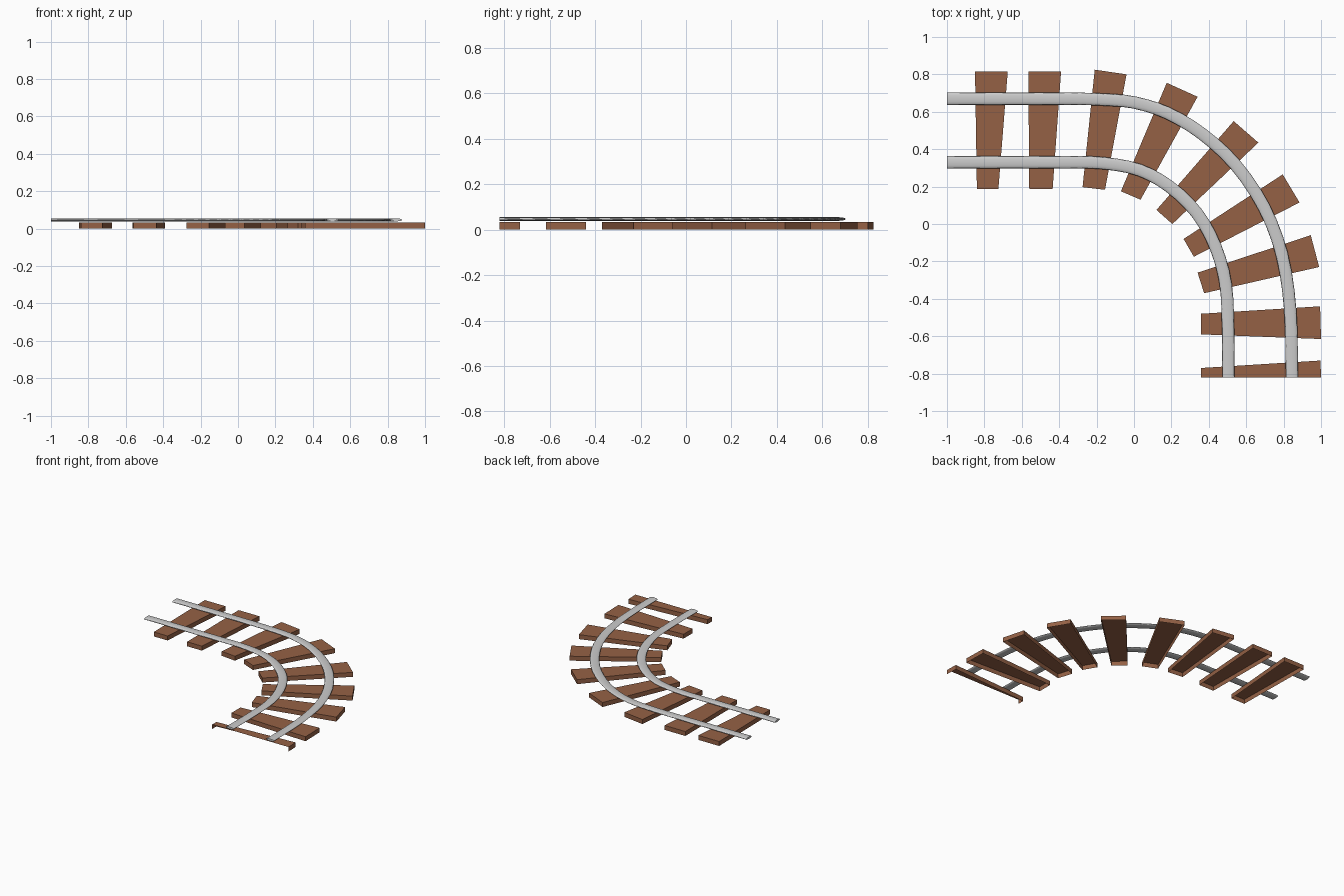
import bpy, bmesh, math
from mathutils import Vector

if "Cube" in bpy.data.objects:
    bpy.data.objects.remove(bpy.data.objects["Cube"])

TIE_TOP = 0.034
RAIL_Z, RAIL_HALF_W, RAIL_HALF_H = 0.047, 0.033, 0.008

wood = bpy.data.materials.new("brown_wood")
wood.diffuse_color = (0.30, 0.12, 0.06, 1)
wood.use_nodes = True
wood.node_tree.nodes["Principled BSDF"].inputs["Base Color"].default_value = wood.diffuse_color


def finish(name, bm, mat=None):
    me = bpy.data.meshes.new(name)
    bm.to_mesh(me)
    bm.free()
    ob = bpy.data.objects.new(name, me)
    bpy.context.collection.objects.link(ob)
    if mat:
        me.materials.append(mat)
    return ob


def sleeper(name, corners, cut=False):
    """Tapered plank shell, open below; a cut one is also open at the front."""
    bm = bmesh.new()
    top = [bm.verts.new((x, y, TIE_TOP)) for x, y in corners]
    low = [bm.verts.new((x, y, 0)) for x, y in corners]
    bm.faces.new(top[::-1])
    for i in range(4):
        if cut and i == 1:
            continue
        j = (i + 1) % 4
        bm.faces.new((top[i], top[j], low[j], low[i]))
    return finish(name, bm, wood)


def spline(points, steps=3):
    """Smooth path through the points."""
    p = [Vector(q) for q in points]
    p = [2 * p[0] - p[1]] + p + [2 * p[-1] - p[-2]]
    out = []
    for a, b, c, d in zip(p, p[1:], p[2:], p[3:]):
        for k in range(steps):
            t = k / steps
            m0 = (c - a) * ((c - b).length / ((c - b).length + (b - a).length))
            m1 = (d - b) * ((c - b).length / ((d - c).length + (c - b).length))
            out.append(b * (2*t**3 - 3*t**2 + 1) + m0 * (t**3 - 2*t**2 + t)
                       + c * (3*t**2 - 2*t**3) + m1 * (t**3 - t**2))
    return out + [p[-2]]


def rail(name, points, sides=12):
    """Flattened round bar swept along the path."""
    path = spline(points)
    bm = bmesh.new()
    rings = []
    for i, p in enumerate(path):
        d = (path[min(i + 1, len(path) - 1)] - path[max(i - 1, 0)]).normalized()
        if i == 0:
            d = Vector((1, 0))
        elif i == len(path) - 1:
            d = Vector((0, -1))
        n = Vector((-d.y, d.x))
        ring = []
        for k in range(sides):
            a = 2 * math.pi * k / sides
            q = p + n * RAIL_HALF_W * math.cos(a)
            ring.append(bm.verts.new((q.x, q.y, RAIL_Z + RAIL_HALF_H * math.sin(a))))
        rings.append(ring)
    for r, s in zip(rings, rings[1:]):
        for k in range(sides):
            j = (k + 1) % sides
            bm.faces.new((r[k], r[j], s[j], s[k]))
    bm.faces.new(rings[0])
    bm.faces.new(rings[-1][::-1])
    bmesh.ops.recalc_face_normals(bm, faces=bm.faces)
    for f in bm.faces:
        f.smooth = len(f.verts) == 4
    return finish(name, bm)


# Sleepers: outer pair, then inner pair of corners
ties = [
    ((-.85, .815), (-.675, .815), (-.725, .187), (-.84, .187)),
    ((-.565, .815), (-.39, .815), (-.435, .187), (-.56, .187)),
    ((-.21, .825), (-.04, .80), (-.155, .183), (-.275, .197)),
    ((.175, .755), (.34, .68), (.035, .13), (-.07, .175)),
    ((.533, .55), (.665, .435), (.205, 0), (.12, .075)),
    ((.795, .265), (.885, .115), (.32, -.175), (.265, -.08)),
    ((.945, -.06), (.99, -.23), (.375, -.37), (.34, -.26)),
    ((.995, -.44), (1, -.615), (.357, -.59), (.357, -.48)),
    ((.997, -.73), (1, -.82), (.357, -.82), (.357, -.77)),
]
for n, c in enumerate(ties, 1):
    sleeper(f"sleeper_{n}", c, cut=(n == len(ties)))

# Rails
rail("outer_rail", [(-1, .67), (-.35, .67), (-.16, .665), (0, .65), (.175, .595),
                    (.36, .485), (.54, .32), (.695, .09), (.79, -.16),
                    (.835, -.455), (.845, -.82)])
rail("inner_rail", [(-1, .33), (-.35, .33), (-.16, .325), (.03, .288), (.19, .20),
                    (.335, .06), (.435, -.12), (.49, -.32), (.503, -.56), (.505, -.82)])
